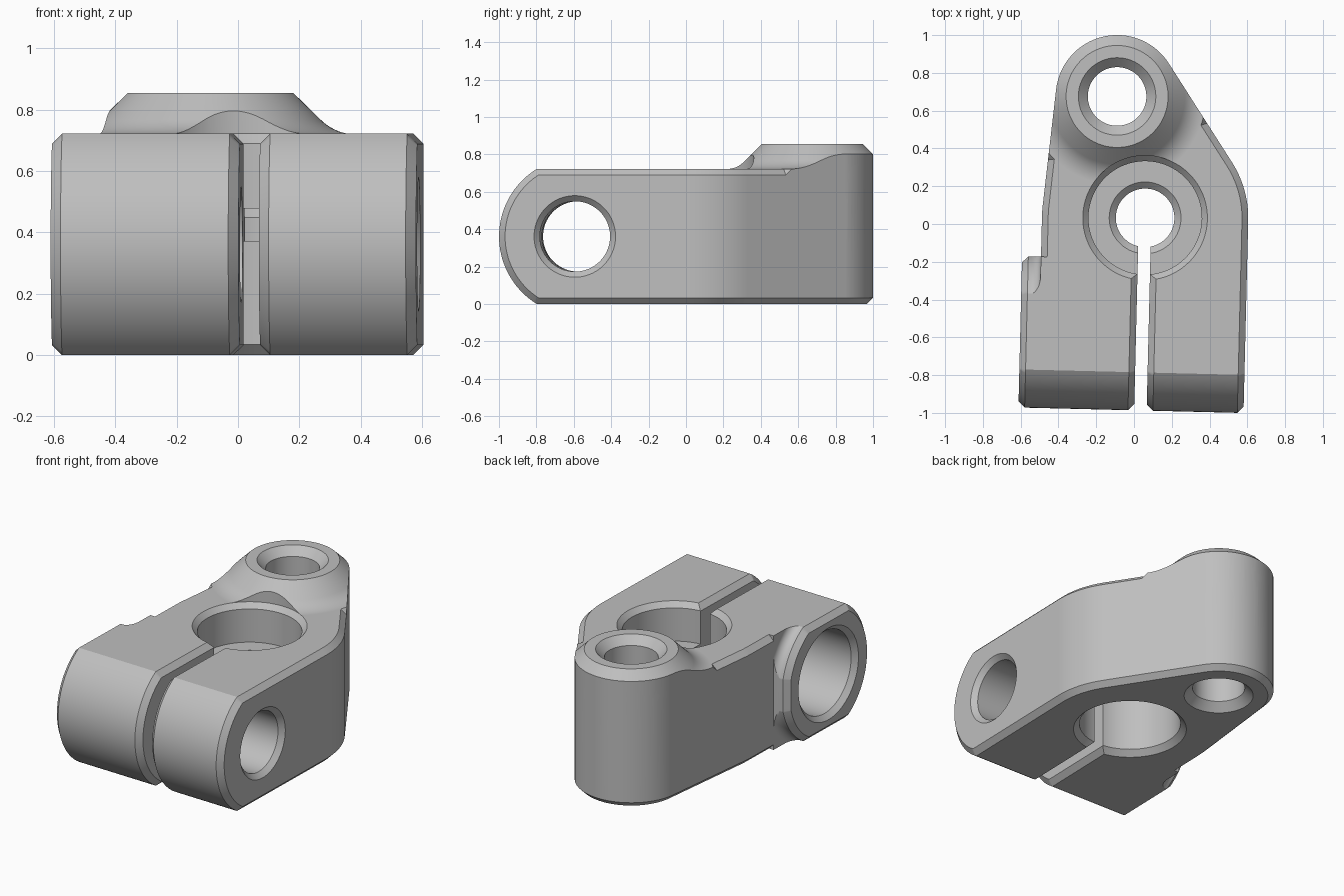
import bpy, bmesh
from math import sin, cos, pi, atan2, acos, hypot, radians
from mathutils import Matrix

if "Cube" in bpy.data.objects:
    bpy.data.objects.remove(bpy.data.objects["Cube"])

HEIGHT, CHAMFER = 0.722, 0.033
BORE, BORE_WALL = (0.058, 0.034), 0.546      # main bore centre, outer radius around it
EYE, EYE_WALL = (-0.106, 0.673), 0.325       # rear eye centre, outer radius around it
SCREW_Y, SEAT_Y = -0.58, -0.59               # clamp screw axis, round seat axis
NOSE_Y, NOSE = -0.562, 0.424                 # nose centre and radius
LEFT, RIGHT, SLOT = -0.588, BORE[0] + BORE_WALL, (0.025, 0.091)
FOOT = BORE[0] - BORE_WALL                   # side wall the seat stands on
FRONT = -0.22                                # front end of the lever, inside the jaws


def finish(bm, name):
    bmesh.ops.recalc_face_normals(bm, faces=bm.faces[:])
    if bm.calc_volume(signed=True) < 0:
        bmesh.ops.reverse_faces(bm, faces=bm.faces[:])
    mesh = bpy.data.meshes.new(name)
    bm.to_mesh(mesh)
    bm.free()
    obj = bpy.data.objects.new(name, mesh)
    bpy.context.collection.objects.link(obj)
    return obj


def arc(centre, r, a0, a1, n):
    return [(centre[0] + r * cos(a0 + (a1 - a0) * i / n),
             centre[1] + r * sin(a0 + (a1 - a0) * i / n)) for i in range(n + 1)]


def prism(name, points, direction, chamfer=0):
    """Extrude a closed outline and chamfer the rims of both ends."""
    bm = bmesh.new()
    base = bm.faces.new([bm.verts.new(p) for p in points])
    out = bmesh.ops.extrude_face_region(bm, geom=[base], use_keep_orig=True)
    moved = [g for g in out["geom"] if isinstance(g, bmesh.types.BMVert)]
    bmesh.ops.translate(bm, verts=moved, vec=direction)
    cap = [g for g in out["geom"] if isinstance(g, bmesh.types.BMFace)][0]
    bmesh.ops.recalc_face_normals(bm, faces=bm.faces[:])
    if chamfer:
        bmesh.ops.bevel(bm, geom=list(base.edges) + list(cap.edges), offset=chamfer,
                        segments=1, affect='EDGES', profile=0.5)
    return finish(bm, name)


def lathe(name, profile, matrix):
    """Spin (radius, height) points, which start and end on the axis."""
    bm = bmesh.new()
    verts = [bm.verts.new((r, 0, h)) for r, h in profile]
    edges = [bm.edges.new(pair) for pair in zip(verts, verts[1:])]
    bmesh.ops.spin(bm, geom=verts + edges, cent=(0, 0, 0), axis=(0, 0, 1),
                   angle=2 * pi, steps=96, use_duplicate=False)
    bmesh.ops.remove_doubles(bm, verts=bm.verts[:], dist=1e-5)
    bm.transform(matrix)
    return finish(bm, name)


def combine(target, other, operation):
    mod = target.modifiers.new("combine", 'BOOLEAN')
    mod.operation, mod.object, mod.solver = operation, other, 'EXACT'
    bpy.context.view_layer.objects.active = target
    bpy.ops.object.modifier_apply(modifier=mod.name)
    bpy.data.objects.remove(other)


def upright(point):
    return Matrix.Translation((point[0], point[1], 0))


def sideways(y):
    return Matrix.Translation((0, y, HEIGHT / 2)) @ Matrix.Rotation(pi / 2, 4, 'Y')


# Lever plan: two circles joined by tangents, with a straight front
dx, dy = EYE[0] - BORE[0], EYE[1] - BORE[1]
axis, spread = atan2(dy, dx), acos((BORE_WALL - EYE_WALL) / hypot(dx, dy))
plan = [(FOOT, FRONT), (RIGHT, FRONT)]
plan += arc(BORE, BORE_WALL, 0, axis - spread, 14)
plan += arc(EYE, EYE_WALL, axis - spread, axis + spread, 40)
plan += arc(BORE, BORE_WALL, axis + spread, pi, 4)
body = prism("clamp_lever", [(x, y, 0) for x, y in plan], (0, 0, HEIGHT), CHAMFER)

# Raised eye with a conical rim and a fillet running down to the lever
boss = prism("eye_boss", [(x, y, 0.4) for x, y in plan], (0, 0, 0.6))
hat = [(0, 0.855), (0.27, 0.855)] + arc((0.47, 0.879), 0.157, -0.75 * pi, -0.5 * pi, 10)
hat += [(0.5, 0.685), (0.5, 0.5), (0, 0.5)]
combine(boss, lathe("eye_cone", hat, upright(EYE)), 'INTERSECT')
combine(body, boss, 'UNION')

# Slot through the front of the lever, as wide as the gap between the jaws
slot = [(SLOT[0], -0.5, -0.2), (SLOT[1], -0.5, -0.2), (SLOT[1], 0, -0.2), (SLOT[0], 0, -0.2)]
combine(body, prism("slot_cutter", slot, (0, 0, 1.4)), 'DIFFERENCE')


# Two clamp jaws with a rounded nose
def jaw(name, x0, x1, back):
    a = acos(HEIGHT / 2 / NOSE)
    nose = arc((NOSE_Y, HEIGHT / 2), NOSE, pi / 2 + a, 1.5 * pi - a, 36)
    side = [(back, 0), (back, HEIGHT)] + nose
    return prism(name, [(x0, y, z) for y, z in side], (x1 - x0, 0, 0), CHAMFER)


left_jaw = jaw("left_jaw", SLOT[1], RIGHT, 0)
right_jaw = jaw("right_jaw", LEFT, SLOT[0], FRONT + 0.035)
# Round screw seat standing out of the side, with a fillet at its foot
seat = [(0, LEFT - 0.01), (0.374, LEFT - 0.01), (0.417, LEFT + 0.033)]
seat += arc((0.467, FOOT - 0.05), 0.05, pi, pi / 2, 8)
seat += [(1.5, FOOT), (1.5, 0.5), (0, 0.5)]
combine(right_jaw, lathe("screw_seat", seat, sideways(SEAT_Y)), 'INTERSECT')
combine(body, right_jaw, 'UNION')
combine(body, left_jaw, 'UNION')

# Main bore: wide from both ends, with a narrow split ring inside
bore = [(0, -0.1), (0.435, -0.1), (0.3, 0.035), (0.3, 0.37), (0.155, 0.37), (0.155, 0.448),
        (0.19, 0.48), (0.3, 0.48), (0.3, 0.69), (0.33, HEIGHT), (0.33, 1), (0, 1)]
combine(body, lathe("bore_cutter", bore, upright(BORE)), 'DIFFERENCE')

# Eye hole, chamfered at both ends
eye = [(0, -0.1), (0.305, -0.1), (0.155, 0.05), (0.155, 0.805), (0.255, 0.905), (0, 0.905)]
combine(body, lathe("eye_cutter", eye, upright(EYE)), 'DIFFERENCE')

# Clamp screw hole with a deep counterbore on the seat side
screw = [(0, LEFT - 0.05), (0.34, LEFT - 0.05), (0.26, LEFT + 0.03), (0.26, -0.14),
         (0.188, -0.14), (0.188, RIGHT - 0.03), (0.268, RIGHT + 0.05), (0, RIGHT + 0.05)]
combine(body, lathe("screw_cutter", screw, sideways(SCREW_Y)), 'DIFFERENCE')

# Slight turn of the whole piece, material and shading
body.data.transform(Matrix.Rotation(radians(-1.4), 4, 'Z'))
metal = bpy.data.materials.new("grey_metal")
metal.use_nodes = True
colour = (0.52, 0.52, 0.52, 1)
metal.diffuse_color = colour
metal.node_tree.nodes["Principled BSDF"].inputs["Base Color"].default_value = colour
body.data.materials.clear()
body.data.materials.append(metal)
for face in body.data.polygons:
    face.material_index = 0

bpy.ops.object.select_all(action='DESELECT')
body.select_set(True)
bpy.context.view_layer.objects.active = body
bpy.ops.object.shade_smooth_by_angle(angle=radians(28))
weighted = body.modifiers.new("even_shading", 'WEIGHTED_NORMAL')
weighted.keep_sharp = True
